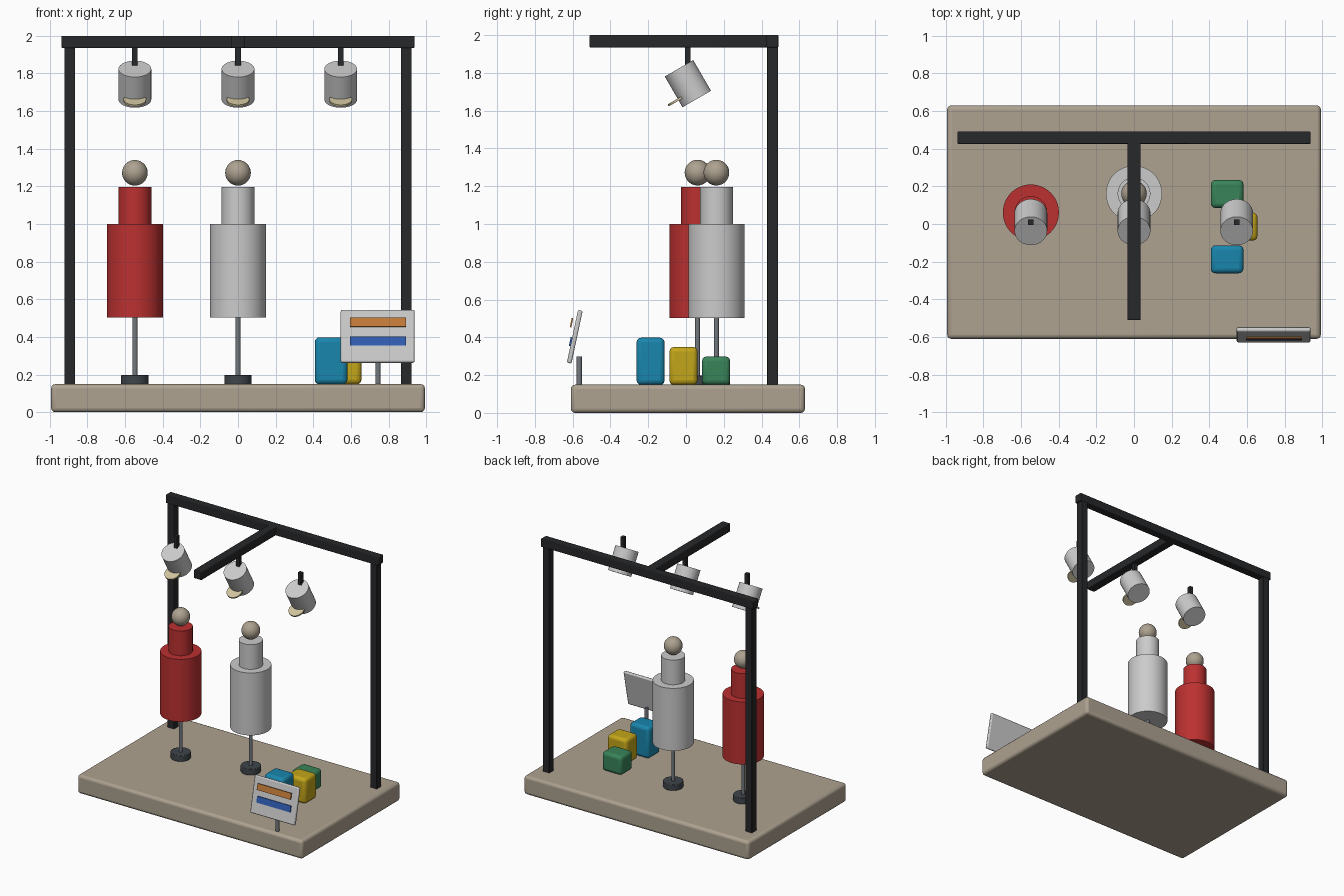
import bpy
from math import radians

if "Cube" in bpy.data.objects:
    bpy.data.objects.remove(bpy.data.objects["Cube"])


def colour(name, r, g, b):
    m = bpy.data.materials.new(name)
    m.diffuse_color = (r, g, b, 1)
    m.use_nodes = True
    m.node_tree.nodes["Principled BSDF"].inputs["Base Color"].default_value = m.diffuse_color
    return m


TAN = colour("tan", 0.42, 0.36, 0.28)
BLACK = colour("black", 0.02, 0.021, 0.023)
RED = colour("red", 0.50, 0.03, 0.03)
SILVER = colour("silver", 0.58, 0.58, 0.58)
STEEL = colour("steel", 0.17, 0.19, 0.21)
DARK = colour("dark", 0.05, 0.06, 0.07)
CREAM = colour("cream", 0.62, 0.54, 0.34)
BLUE = colour("blue", 0.01, 0.24, 0.42)
YELLOW = colour("yellow", 0.55, 0.38, 0.01)
GREEN = colour("green", 0.04, 0.23, 0.10)
ORANGE = colour("orange", 0.55, 0.20, 0.04)
NAVY = colour("deep_blue", 0.03, 0.11, 0.45)


def finish(name, mat, bevel=0, segments=2):
    o = bpy.context.object
    o.name = name
    o.data.materials.append(mat)
    if bevel:
        mod = o.modifiers.new("bevel", 'BEVEL')
        mod.width = bevel
        mod.segments = segments
        mod.limit_method = 'ANGLE'
    bpy.ops.object.shade_smooth_by_angle(angle=radians(35))
    return o


def box(name, x, y, z, mat, bevel=0, segments=2):
    """Box from (min, max) ranges."""
    bpy.ops.mesh.primitive_cube_add(size=1, location=[(a + b) / 2 for a, b in (x, y, z)])
    bpy.context.object.scale = [b - a for a, b in (x, y, z)]
    bpy.ops.object.transform_apply(location=False, rotation=False, scale=True)
    return finish(name, mat, bevel, segments)


def cyl(name, r, depth, loc, mat, tilt=0, bevel=0):
    bpy.ops.mesh.primitive_cylinder_add(vertices=48, radius=r, depth=depth, location=loc,
                                        rotation=(radians(tilt), 0, 0))
    return finish(name, mat, bevel)


def upright(name, r, z0, z1, x, y, mat, bevel=0):
    return cyl(name, r, z1 - z0, (x, y, (z0 + z1) / 2), mat, 0, bevel)


# display platform
box("platform", (-0.993, 0.993), (-0.61, 0.63), (0, 0.149), TAN, 0.022, 3)

# overhead frame
for side, x in (("left", -0.894), ("right", 0.894)):
    box(side + "_post", (x - 0.029, x + 0.029), (0.43, 0.488), (0.145, 1.945), BLACK, 0.003)
box("cross_beam", (-0.938, 0.938), (0.426, 0.491), (1.935, 2.0), BLACK, 0.005)
box("centre_beam", (-0.035, 0.035), (-0.511, 0.491), (1.935, 2.0), BLACK, 0.005)

# spot lamps
for x in (-0.548, 0, 0.546):
    box("lamp_rod", (x - 0.015, x + 0.015), (-0.005, 0.025), (1.80, 1.938), BLACK)
    cyl("lamp_body", 0.087, 0.188, (x, 0.01, 1.743), SILVER, 30)
    cyl("lamp_lens", 0.06, 0.012, (x, -0.042, 1.658), CREAM, 30)

# display figures
for x, y, mat in ((-0.548, 0.061, RED), (0, 0.161, SILVER)):
    upright("figure_base", 0.073, 0.148, 0.198, x, y, DARK, 0.004)
    upright("figure_pole", 0.014, 0.19, 0.51, x, y, STEEL)
    upright("figure_skirt", 0.149, 0.502, 1.0, x, y, mat)
    upright("figure_torso", 0.087, 0.99, 1.197, x, y, mat)
    bpy.ops.mesh.primitive_uv_sphere_add(segments=32, ring_count=20, radius=0.068,
                                         location=(x, y, 1.272))
    finish("figure_head", TAN)

# stacked goods
box("blue_box", (0.408, 0.582), (-0.262, -0.113), (0.148, 0.398), BLUE, 0.025, 3)
box("yellow_box", (0.483, 0.656), (-0.088, 0.061), (0.148, 0.349), YELLOW, 0.025, 3)
box("green_box", (0.408, 0.582), (0.085, 0.234), (0.148, 0.299), GREEN, 0.025, 3)

# tilted information sign
upright("sign_post", 0.014, 0.145, 0.299, 0.744, -0.565, STEEL)
panel = box("sign_panel", (0.546, 0.938), (-0.6015, -0.5765), (0.26, 0.546), SILVER, 0.008)
top_bar = box("sign_top_bar", (0.595, 0.893), (-0.61, -0.602), (0.453, 0.502), ORANGE)
low_bar = box("sign_low_bar", (0.595, 0.893), (-0.615, -0.607), (0.354, 0.403), NAVY)
for o in (panel, top_bar, low_bar):
    o.rotation_euler.x = radians(-12)
